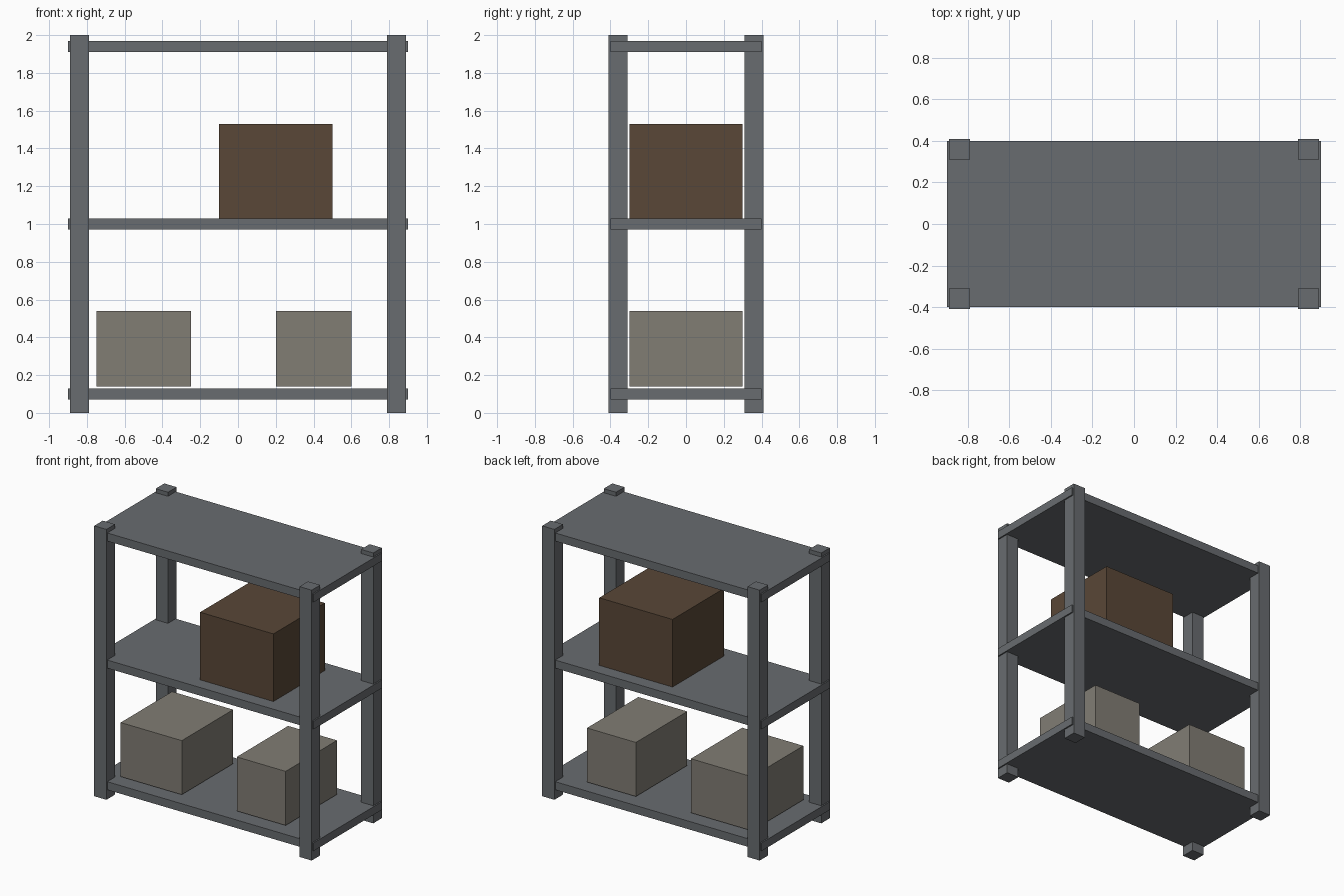
import bpy

if "Cube" in bpy.data.objects:
    bpy.data.objects.remove(bpy.data.objects["Cube"])


def material(name, rgb):
    m = bpy.data.materials.new(name)
    m.diffuse_color = (*rgb, 1.0)
    m.use_nodes = True
    m.node_tree.nodes["Principled BSDF"].inputs["Base Color"].default_value = m.diffuse_color
    return m


steel = material("steel", (0.14, 0.15, 0.16))
cardboard = material("dark_wood", (0.10, 0.063, 0.038))
stone = material("pale_crate", (0.22, 0.205, 0.175))


def box(name, x, y, z, mat):
    """Box spanning the (min, max) ranges on each axis."""
    spans = (x, y, z)
    bpy.ops.mesh.primitive_cube_add(size=1, location=[(a + b) / 2 for a, b in spans])
    ob = bpy.context.object
    ob.name = name
    ob.scale = [b - a for a, b in spans]
    bpy.ops.object.transform_apply(location=False, rotation=False, scale=True)
    ob.data.materials.append(mat)
    return ob


# Four corner posts
for sx, side in ((-1, "left"), (1, "right")):
    for sy, end in ((-1, "front"), (1, "back")):
        cx, cy = sx * 0.84, sy * 0.36
        box(f"{end}_{side}_post", (cx - 0.05, cx + 0.05), (cy - 0.05, cy + 0.05), (0, 2), steel)

# Three shelf boards
for name, z in (("bottom_shelf", 0.10), ("middle_shelf", 1.0), ("top_shelf", 1.94)):
    box(name, (-0.9, 0.9), (-0.4, 0.4), (z - 0.03, z + 0.03), steel)

# Stored boxes
box("large_brown_box", (-0.1, 0.5), (-0.3, 0.3), (1.03, 1.53), cardboard)
box("wide_grey_box", (-0.75, -0.25), (-0.3, 0.3), (0.14, 0.54), stone)
box("narrow_grey_box", (0.2, 0.6), (-0.3, 0.3), (0.14, 0.54), stone)
